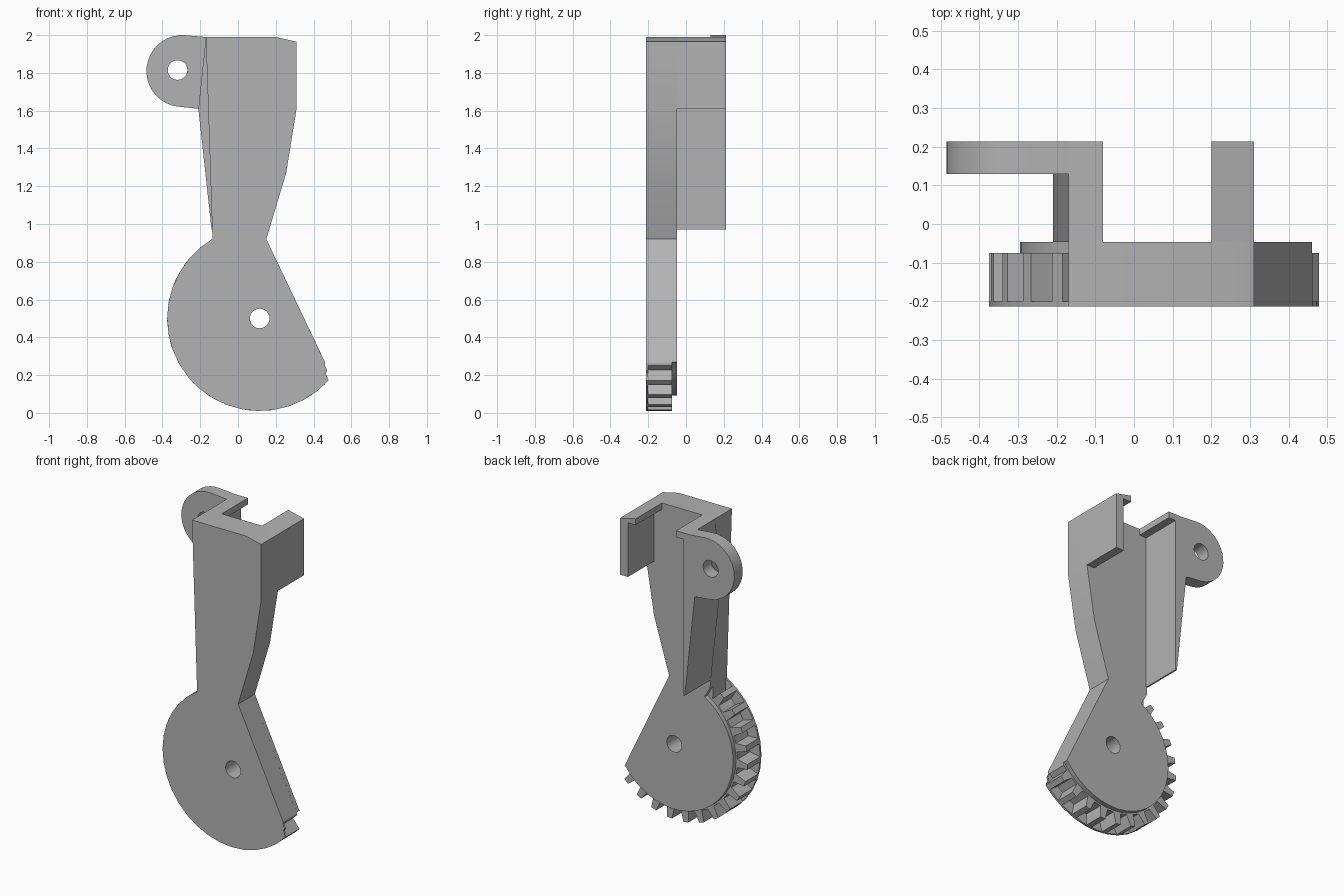
import bpy, bmesh
from math import sin, cos, radians, pi

cube = bpy.data.objects.get("Cube")
if cube:
    bpy.data.objects.remove(cube, do_unlink=True)

grey = bpy.data.materials.new("plain grey")
grey.use_nodes = True
color = (0.45, 0.45, 0.45, 1)
grey.diffuse_color = color
grey.node_tree.nodes["Principled BSDF"].inputs["Base Color"].default_value = color

FRONT, BACK = -0.213, 0.213
PLATE_BACK = -0.047
HUB = (0.115, 0.5)
EAR = (-0.295, 1.81)
EAR_HOLE = (-0.32, 1.815)
HOLE_R = 0.052


def polar(center, r, deg):
    return center[0] + r * cos(radians(deg)), center[1] + r * sin(radians(deg))


def arc(center, r, start, end, steps):
    return [polar(center, r, start + (end - start) * i / steps) for i in range(steps + 1)]


def slab(name, outline, y0, y1, hole=None):
    """Extrude an x-z outline, with an optional round hole, from y0 to y1."""
    bm = bmesh.new()
    loops = [outline]
    if hole:
        loops.append(arc(hole, HOLE_R, 0, 345, 23))
    edges = []
    for loop in loops:
        vs = [bm.verts.new((x, y0, z)) for x, z in loop]
        edges += [bm.edges.new((vs[i - 1], vs[i])) for i in range(len(vs))]
    bmesh.ops.triangle_fill(bm, use_beauty=True, edges=edges, normal=(0, -1, 0))
    made = bmesh.ops.extrude_face_region(bm, geom=bm.faces[:])["geom"]
    moved = [v for v in made if isinstance(v, bmesh.types.BMVert)]
    bmesh.ops.translate(bm, verts=moved, vec=(0, y1 - y0, 0))
    bmesh.ops.recalc_face_normals(bm, faces=bm.faces[:])
    mesh = bpy.data.meshes.new(name)
    bm.to_mesh(mesh)
    bm.free()
    mesh.materials.append(grey)
    obj = bpy.data.objects.new(name, mesh)
    bpy.context.collection.objects.link(obj)
    bpy.ops.object.select_all(action="DESELECT")
    obj.select_set(True)
    bpy.context.view_layer.objects.active = obj
    bpy.ops.object.shade_smooth_by_angle(angle=radians(25))
    return obj


# Upper arm plate
neck_right, neck_left = (0.15, 0.92), (-0.135, 0.92)
slab("arm_plate", [(-0.17, 1.99), neck_left, neck_right, (0.255, 1.27),
                   (0.31, 1.61), (0.31, 1.965), (0.2, 1.99)], FRONT, PLATE_BACK)

# Channel walls with small inward lips at the top
slab("long_wall", [(-0.17, 1.99), (-0.21, 1.61), (-0.14, 0.97), (-0.13, 0.97),
                   (-0.13, 1.95), (-0.08, 1.95), (-0.08, 1.99)], PLATE_BACK, BACK)
slab("short_wall", [(0.2, 1.99), (0.2, 1.95), (0.255, 1.95), (0.255, 1.61),
                    (0.31, 1.61), (0.31, 1.965)], PLATE_BACK, BACK)

# Pierced ear
slab("ear", [(-0.17, 1.99)] + arc(EAR, 0.19, 85, 262, 18) + [(-0.21, 1.61)],
     0.13, BACK, EAR_HOLE)

# Sector gear: thin front flange, toothed layer, smaller back disc
cut_end = [(0.465, 0.21), (0.472, 0.225), (0.46, 0.25), (0.462, 0.265)]
slab("gear_flange", [neck_right] + arc(HUB, 0.49, 121, 318, 20) + cut_end,
     FRONT, -0.2, HUB)

teeth = [neck_left]
for i in range(15):
    mid = 129.8 + 13.3 * i
    teeth += [polar(HUB, r, mid + a) for r, a in
              ((0.42, -3.6), (0.49, -2), (0.49, 2), (0.42, 3.6))]
slab("gear_teeth", [neck_right] + teeth + cut_end[2:], -0.2, -0.075, HUB)

slab("gear_back_disc", [neck_right, neck_left] + arc(HUB, 0.41, 121, 325, 24)
     + [(0.46, 0.27)], -0.075, PLATE_BACK, HUB)
